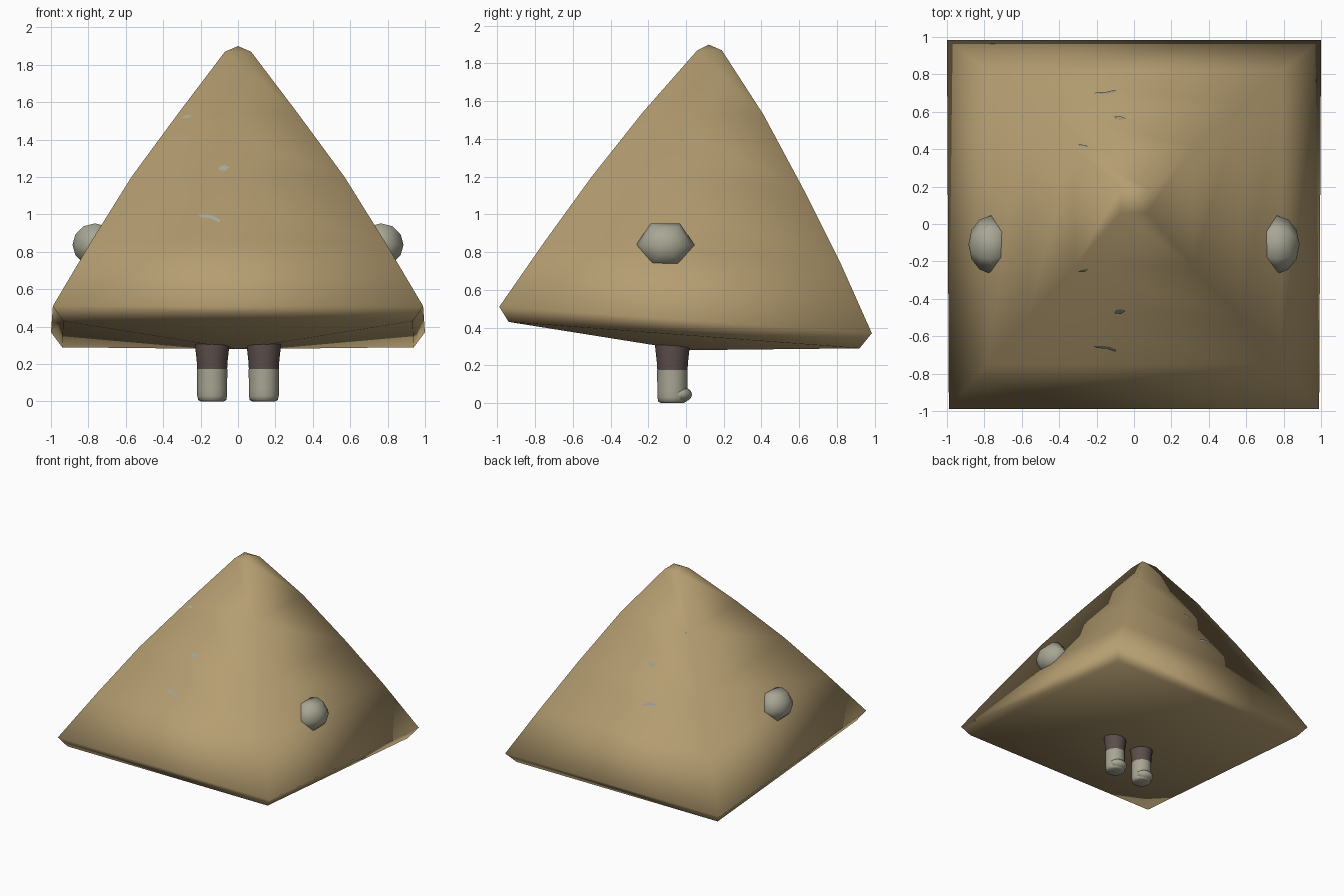
import bpy, bmesh, math

cube = bpy.data.objects.get("Cube")
if cube:
    bpy.data.objects.remove(cube)


def material(name, rgb):
    m = bpy.data.materials.new(name)
    m.use_nodes = True
    m.diffuse_color = (*rgb, 1)
    m.node_tree.nodes["Principled BSDF"].inputs["Base Color"].default_value = (*rgb, 1)
    return m


tan = material("tan cloth", (0.46, 0.34, 0.165))
pale = material("pale grey", (0.39, 0.38, 0.295))
brown = material("dark brown", (0.105, 0.076, 0.07))
blue_grey = material("blue grey", (0.38, 0.39, 0.33))


def finish(name, bm, mat, smooth=True, recalc=True):
    if recalc:
        bmesh.ops.recalc_face_normals(bm, faces=bm.faces)
    me = bpy.data.meshes.new(name)
    bm.to_mesh(me)
    bm.free()
    me.materials.append(mat)
    for p in me.polygons:
        p.use_smooth = smooth
    ob = bpy.data.objects.new(name, me)
    bpy.context.collection.objects.link(ob)
    return ob


def bridge(bm, a, b):
    n = len(a)
    for i in range(n):
        j = (i + 1) % n
        bm.faces.new((a[i], a[j], b[j], b[i]))


# Pyramid hood: square rings, each as front y, z, half width, back y, z, half width
rings = [
    (0.06, 1.87, 0.07, 0.19, 1.87, 0.07),
    (-0.23, 1.54, 0.32, 0.41, 1.53, 0.32),
    (-0.50, 1.20, 0.57, 0.63, 1.12, 0.57),
    (-0.75, 0.855, 0.785, 0.82, 0.74, 0.79),
    (-0.99, 0.51, 0.99, 0.985, 0.37, 1.0),
    (-0.94, 0.43, 0.935, 0.92, 0.29, 0.94),
]
bm = bmesh.new()
loops = []
for fy, fz, fw, by, bz, bw in rings:
    corners = ((-fw, fy, fz), (fw, fy, fz), (bw, by, bz), (-bw, by, bz))
    loops.append([bm.verts.new(c) for c in corners])
for a, b in zip(loops, loops[1:]):
    bridge(bm, a, b)
# Rounded tip and shallow sagging underside
for ring, centre in ((loops[0], (0, 0.12, 1.90)), (loops[-1], (0, 0, 0.28))):
    tip = bm.verts.new(centre)
    for i in range(4):
        bm.faces.new((ring[i], ring[(i + 1) % 4], tip))
finish("pyramid_body", bm, tan)


# Scratch marks: thin plates following the front and back slopes
def slope_y(z, k):
    for a, b in zip(rings, rings[1:]):
        if a[k + 1] >= z >= b[k + 1]:
            t = (a[k + 1] - z) / (a[k + 1] - b[k + 1])
            return a[k] + t * (b[k] - a[k])


marks = {
    "upper": ((-0.30, 1.512), (-0.26, 1.515), (-0.245, 1.53), (-0.28, 1.527)),
    "middle": ((-0.105, 1.235), (-0.07, 1.23), (-0.045, 1.25), (-0.07, 1.262), (-0.095, 1.255)),
    "lower": ((-0.215, 0.995), (-0.20, 0.982), (-0.15, 0.978), (-0.10, 0.955),
              (-0.095, 0.968), (-0.13, 0.99), (-0.17, 0.998)),
}
for side, k, out in (("front", 0, -1), ("back", 3, 1)):
    for level, outline in marks.items():
        bm = bmesh.new()
        pts = [(x, slope_y(z, k) + out * 0.005, z + 0.003) for x, z in outline]
        if out > 0:
            pts.reverse()
        bm.faces.new([bm.verts.new(p) for p in pts])
        finish(f"{side}_{level}_mark", bm, blue_grey, smooth=False, recalc=False)


def lathe(name, profile, x, y, mat, sides=12):
    bm = bmesh.new()
    turns = [2 * math.pi * i / sides for i in range(sides)]
    rows = [[bm.verts.new((x + r * math.cos(t), y + r * math.sin(t), z)) for t in turns]
            for r, z in profile]
    for a, b in zip(rows, rows[1:]):
        bridge(bm, a, b)
    bm.faces.new(rows[0])
    bm.faces.new(rows[-1])
    ob = finish(name, bm, mat)
    bpy.context.view_layer.objects.active = ob
    ob.select_set(True)
    bpy.ops.object.shade_smooth_by_angle(angle=math.radians(50))
    ob.select_set(False)


def ball(name, centre, radii, mat, segments, rows, axis_x=False):
    bm = bmesh.new()
    bmesh.ops.create_uvsphere(bm, u_segments=segments, v_segments=rows, radius=1)
    for v in bm.verts:
        p = (v.co.z, v.co.y, v.co.x) if axis_x else v.co
        v.co = [c + r * q for c, r, q in zip(centre, radii, p)]
    finish(name, bm, mat)


for side, s in (("left", 1), ("right", -1)):
    # Faceted hand bulging out of the side
    ball(f"{side}_hand", (s * 0.765, -0.11, 0.838), (0.12, 0.155, 0.132), pale, 6, 6, True)
    # Leg with dark upper part, pale boot and toe
    x, y = s * 0.138, -0.072
    lathe(f"{side}_upper_leg", ((0.08, 0.173), (0.083, 0.22), (0.093, 0.31), (0.093, 0.36)), x, y, brown)
    lathe(f"{side}_boot", ((0.06, 0), (0.075, 0.008), (0.08, 0.03), (0.08, 0.07), (0.081, 0.175)), x, y, pale)
    ball(f"{side}_toe", (x, -0.035, 0.045), (0.076, 0.067, 0.043), pale, 12, 8)
